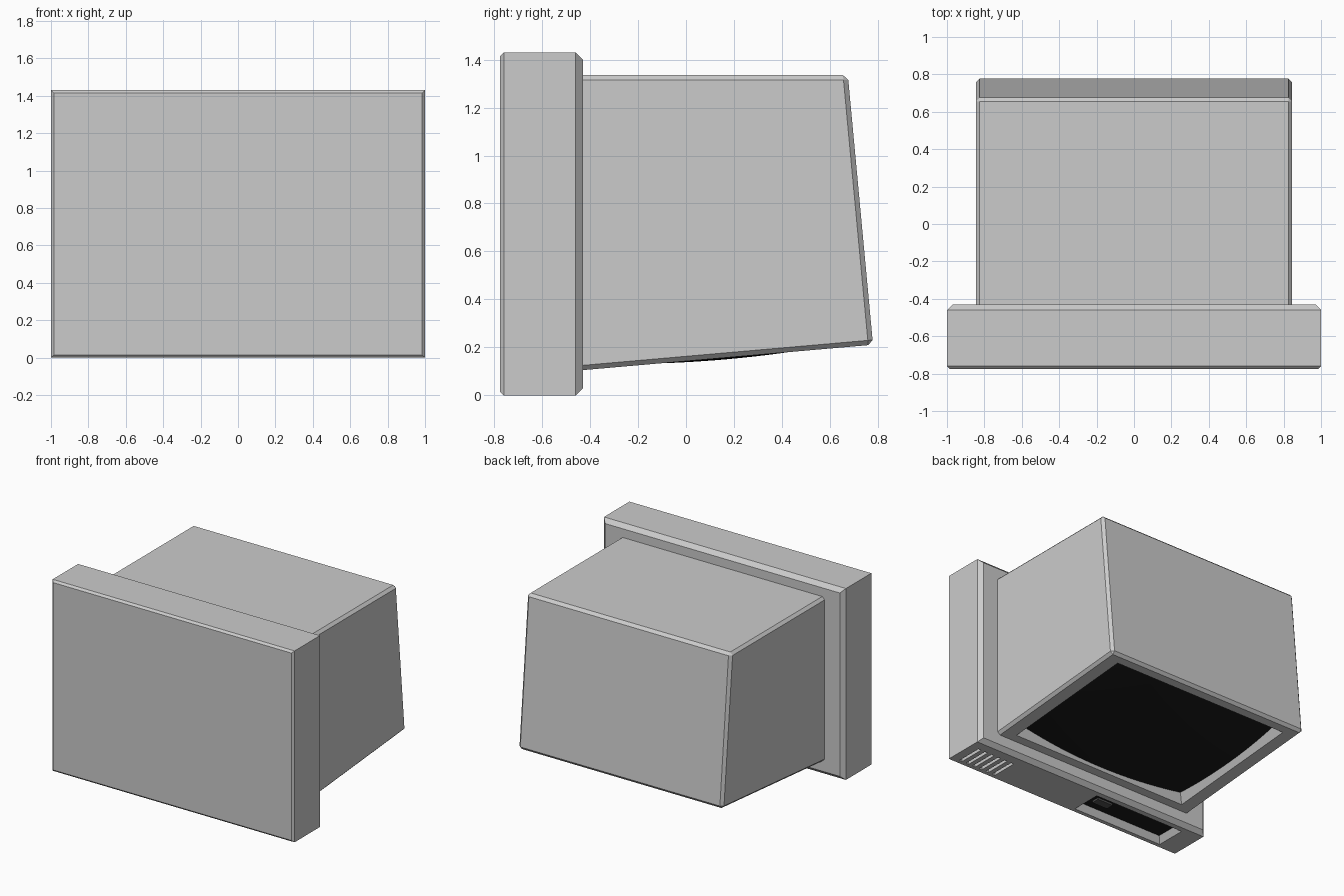
import bpy, bmesh, math
from mathutils import Matrix

if "Cube" in bpy.data.objects:
    bpy.data.objects.remove(bpy.data.objects["Cube"])


def material(name, v):
    m = bpy.data.materials.new(name)
    m.diffuse_color = (v, v, v, 1)
    m.use_nodes = True
    m.node_tree.nodes["Principled BSDF"].inputs["Base Color"].default_value = m.diffuse_color
    return m


def loft(name, rings, mat=None):
    """Closed solid through a list of equally sized point rings."""
    bm = bmesh.new()
    vs = [[bm.verts.new(p) for p in r] for r in rings]
    n = len(vs[0])
    bm.faces.new(vs[0])
    bm.faces.new(vs[-1])
    for a, b in zip(vs, vs[1:]):
        for i in range(n):
            j = (i + 1) % n
            bm.faces.new((a[i], a[j], b[j], b[i]))
    bmesh.ops.recalc_face_normals(bm, faces=bm.faces)
    me = bpy.data.meshes.new(name)
    bm.to_mesh(me)
    bm.free()
    ob = bpy.data.objects.new(name, me)
    bpy.context.collection.objects.link(ob)
    if mat:
        me.materials.append(mat)
    return ob


def rect(u0, u1, v0, v1, inset, w, axis):
    u0, u1, v0, v1 = u0 + inset, u1 - inset, v0 + inset, v1 - inset
    pts = [(u0, v0), (u1, v0), (u1, v1), (u0, v1)]
    return [(u, w, v) if axis == 'y' else (u, v, w) for u, v in pts]


def recess(name, x0, x1, y0, y1, taper, depth):
    """Tapered pocket that starts just below z=0 and goes up."""
    e = 0.02
    return loft(name, [rect(x0, x1, y0, y1, -taper * e / depth, -e, 'z'),
                       rect(x0, x1, y0, y1, taper, depth, 'z')])


def box(name, x0, x1, y0, y1, z0, z1, mat=None):
    return loft(name, [rect(x0, x1, y0, y1, 0, z, 'z') for z in (z0, z1)], mat)


def cut(ob, cutter):
    m = ob.modifiers.new("cut", 'BOOLEAN')
    m.operation, m.solver, m.object = 'DIFFERENCE', 'EXACT', cutter
    cutter.hide_render = True
    cutter.hide_set(True)


black = material("black", 0.01)
dark = material("dark_grey", 0.08)

# system unit slab with chamfered ends
base = loft("system_unit", [rect(-1, 1, 0, 1.43, i, y, 'y') for y, i in
            ((-0.775, 0.015), (-0.76, 0), (-0.46, 0), (-0.43, 0.03))])

# drive bay
cut(base, recess("drive_bay_cutter", -0.84, -0.09, -0.73, -0.50, 0.03, 0.05))
box("drive_panel", -0.81, -0.12, -0.70, -0.53, 0.044, 0.06, black)
box("drive_latch", -0.29, -0.16, -0.63, -0.57, 0.03, 0.05, dark)

# vent slots
for i in range(6):
    x = 0.92 - 0.058 * i
    cut(base, box(f"vent_cutter_{i}", x - 0.012, x + 0.012, -0.73, -0.53, -0.02, 0.03))

# monitor housing from its side profile
slope = 0.088
profile = [(-0.5, 0.099), (0.78, 0.211), (0.675, 1.335), (-0.5, 1.335)]
housing = loft("monitor_housing", [[(x, y, z) for y, z in profile] for x in (-0.845, 0.845)])
bev = housing.modifiers.new("bevel", 'BEVEL')
bev.width, bev.segments = 0.02, 1

# screen opening in the tilted face
frame = Matrix.Translation((0, 0.165, 0.158)) @ Matrix.Rotation(math.atan(slope), 4, 'X')
opening = recess("screen_cutter", -0.73, 0.73, -0.535, 0.535, 0.05, 0.09)
opening.matrix_world = frame
cut(housing, opening)

# bulging glass
bm = bmesh.new()
bmesh.ops.create_grid(bm, x_segments=24, y_segments=18, size=1)
for v in bm.verts:
    v.co.x *= 0.715
    v.co.y *= 0.525
    v.co.z = 0.1 * (v.co.x ** 2 + v.co.y ** 2) - 0.008
bmesh.ops.reverse_faces(bm, faces=bm.faces)
for f in bm.faces:
    f.smooth = True
me = bpy.data.meshes.new("screen")
bm.to_mesh(me)
bm.free()
me.materials.append(black)
screen = bpy.data.objects.new("screen", me)
bpy.context.collection.objects.link(screen)
screen.matrix_world = frame
